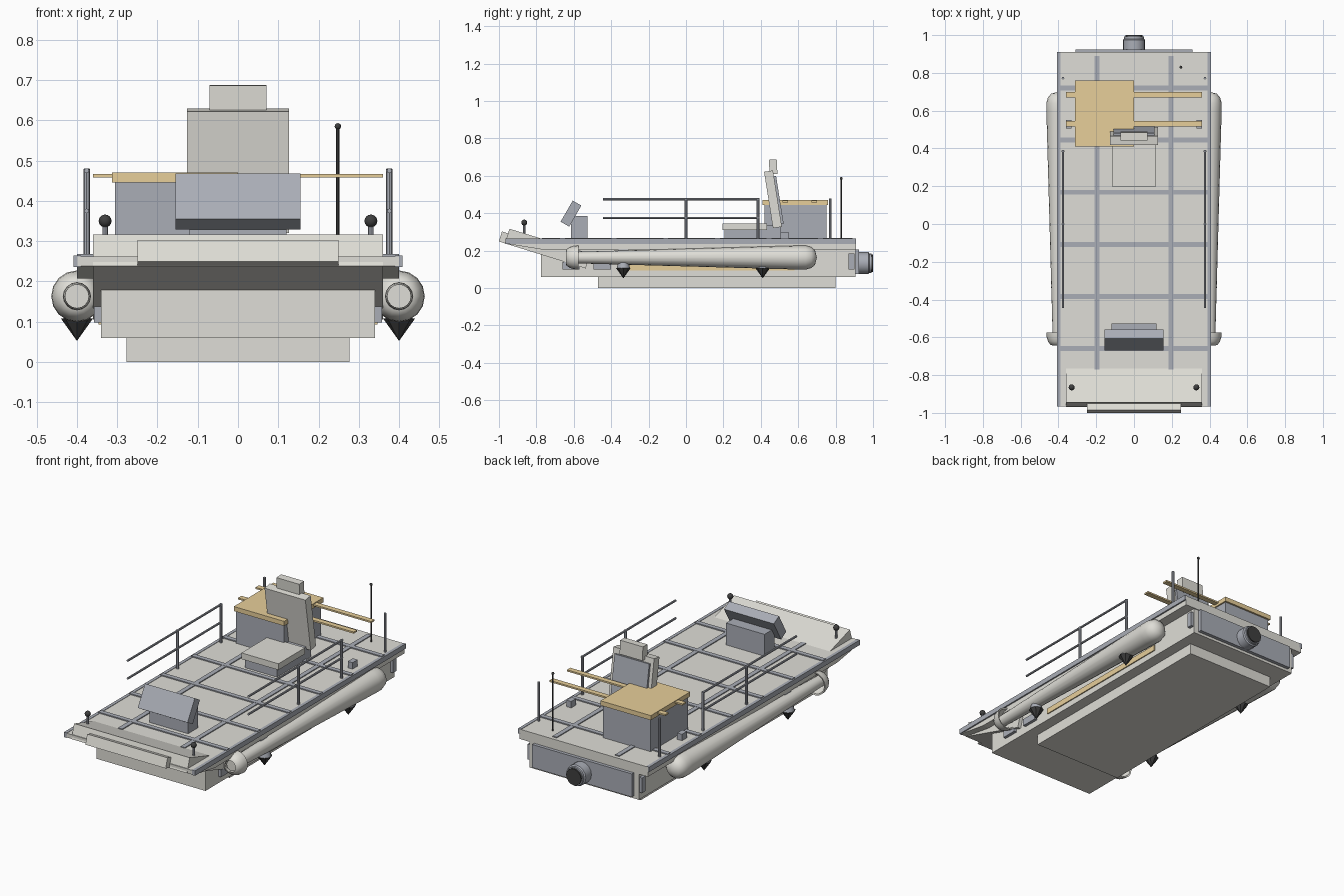
import bpy, bmesh, math
from mathutils import Matrix, Vector

if "Cube" in bpy.data.objects:
    bpy.data.objects.remove(bpy.data.objects["Cube"])


def mat(name, c):
    m = bpy.data.materials.new(name)
    m.diffuse_color = (*c, 1)
    m.use_nodes = True
    m.node_tree.nodes["Principled BSDF"].inputs["Base Color"].default_value = m.diffuse_color
    return m


LIGHT = mat("pale_paint", (0.74, 0.73, 0.68))
GREY = mat("slate_metal", (0.40, 0.42, 0.47))
WOOD = mat("tan_board", (0.80, 0.62, 0.32))
DARK = mat("black_rubber", (0.05, 0.05, 0.05))


def finish(name, bm, m, smooth=False):
    bmesh.ops.recalc_face_normals(bm, faces=bm.faces)
    me = bpy.data.meshes.new(name)
    bm.to_mesh(me)
    bm.free()
    me.materials.append(m)
    ob = bpy.data.objects.new(name, me)
    bpy.context.collection.objects.link(ob)
    if smooth:
        bpy.context.view_layer.objects.active = ob
        ob.select_set(True)
        bpy.ops.object.shade_smooth_by_angle(angle=math.radians(40))
        ob.select_set(False)
    return ob


def box(name, x, y, z, m, tilt=0):
    """Box from (min, max) ranges, tilted about x through its centre."""
    c = Vector([(a + b) / 2 for a, b in (x, y, z)])
    s = [b - a for a, b in (x, y, z)]
    bm = bmesh.new()
    bmesh.ops.create_cube(bm, size=1, matrix=Matrix.Translation(c)
                          @ Matrix.Rotation(math.radians(tilt), 4, 'X') @ Matrix.Diagonal((*s, 1)))
    return finish(name, bm, m)


def rod(name, a, b, r, m, r2=None, seg=12):
    a, b = Vector(a), Vector(b)
    d = b - a
    bm = bmesh.new()
    bmesh.ops.create_cone(bm, cap_ends=True, segments=seg, radius1=r, radius2=r if r2 is None else r2,
                          depth=d.length, matrix=Matrix.Translation((a + b) / 2)
                          @ d.to_track_quat('Z', 'Y').to_matrix().to_4x4())
    return finish(name, bm, m, seg > 8)


def ball(name, c, r, m):
    bm = bmesh.new()
    bmesh.ops.create_uvsphere(bm, u_segments=12, v_segments=8, radius=r, matrix=Matrix.Translation(c))
    return finish(name, bm, m, True)


def lathe_y(name, prof, x, z, m, seg=16):
    """Revolve (y, radius) points about an axis parallel to y."""
    bm = bmesh.new()
    rings = [[bm.verts.new((x + r * math.cos(2 * math.pi * i / seg), y, z + r * math.sin(2 * math.pi * i / seg)))
              for i in range(seg)] for y, r in prof]
    for p, q in zip(rings, rings[1:]):
        for i in range(seg):
            j = (i + 1) % seg
            bm.faces.new((p[i], p[j], q[j], q[i]))
    bmesh.ops.remove_doubles(bm, verts=bm.verts, dist=1e-5)
    return finish(name, bm, m, True)


def sym(w):
    return (-w, w)


# hull and deck
box("keel", sym(.277), (-.47, .80), (0, .062), LIGHT)
box("hull", sym(.34), (-.775, .905), (.06, .21), LIGHT)
bm = bmesh.new()
prof = [(-.965, .262), (.91, .262), (.91, .207), (-.775, .207), (-.965, .238)]
face = bm.faces.new([bm.verts.new((-.4, y, z)) for y, z in prof])
ext = bmesh.ops.extrude_face_region(bm, geom=[face])
bmesh.ops.translate(bm, vec=(.8, 0, 0), verts=[v for v in ext["geom"] if isinstance(v, bmesh.types.BMVert)])
finish("deck", bm, LIGHT)
for x in (-.195, .195):
    box("deck_long_strip", (x - .013, x + .013), (-.77, .89), (.255, .267), GREY)
for i in range(6):
    y = -.66 + i * .276
    box("deck_cross_strip", sym(.4), (y - .013, y + .013), (.255, .268), GREY)

# sloping bow plate and its lip
box("bow_plate", sym(.36), (-.966, -.514), (.170, .252), LIGHT, -17.2)
box("bow_lip", sym(.25), (-.993, -.955), (.242, .298), LIGHT, -17.2)

# helm console
box("console_base", sym(.12), (-.615, -.527), (.26, .385), GREY)
box("console_panel", sym(.155), (-.6415, -.5885), (.333, .463), GREY, -30)

# chair
box("seat_base", sym(.10), (.205, .43), (.26, .312), GREY)
box("seat_cushion", sym(.115), (.195, .432), (.31, .345), LIGHT)
box("backrest_foot", sym(.10), (.43, .508), (.26, .335), GREY)
box("backrest", sym(.127), (.441, .489), (.322, .627), LIGHT, 9)
box("backrest_shell", sym(.108), (.484, .502), (.34, .60), GREY, 9)
box("headrest", sym(.071), (.445, .487), (.61, .687), LIGHT, 3)

# cabinet and boards
box("cabinet", (-.305, -.008), (.42, .75), (.26, .447), GREY)
box("cabinet_top", (-.313, 0), (.41, .76), (.445, .471), WOOD)
for y in (.53, .685):
    box("long_board", sym(.36), (y - .015, y + .015), (.458, .467), WOOD)

# mirrored fittings
for s in (-1, 1):
    def sx(a, b):
        return tuple(sorted((s * a, s * b)))
    box("gunwale_strip", sx(.39, .408), (-.965, .91), (.236, .264), GREY)
    # handrail
    for z in (.375, .475):
        rod("handrail", (s * .376, -.445, z), (s * .376, .392, z), .006, GREY, seg=8)
    for y in (0, .385):
        rod("rail_post", (s * .376, y, .26), (s * .376, y, .479), .008, GREY, seg=8)
    rod("stern_post", (s * .376, .772, .26), (s * .376, .772, .48), .007, GREY, seg=8)
    box("deck_cleat", sx(.33, .36), (.505, .55), (.26, .298), GREY)
    # bow lamp
    rod("bow_lamp_stem", (s * .33, -.865, .28), (s * .33, -.865, .35), .007, GREY, seg=8)
    ball("bow_lamp", (s * .33, -.865, .35), .016, DARK)
    # float tube with open bell at the front
    lathe_y("float_tube", [(-.63, 0), (-.63, .03), (-.58, .031), (.60, .064), (.64, .064), (.67, .056),
                           (.69, .038), (.70, 0)], s * .4, .163, LIGHT)
    lathe_y("float_bell", [(-.577, .056), (-.575, .064), (-.60, .062), (-.622, .055), (-.638, .044),
                           (-.642, .034), (-.634, .033), (-.605, .052), (-.577, .056)], s * .4, .163, LIGHT)
    for y in (-.335, .41):
        rod("float_cone_collar", (s * .4, y, .105), (s * .4, y, .145), .036, GREY, .026, seg=10)
        rod("float_cone", (s * .4, y, .108), (s * .4, y, .052), .04, DARK, 0, seg=8)
        box("float_bracket", sx(.34, .40), (y - .028, y + .028), (.185, .212), GREY)
    # hull side details
    box("side_board", sx(.335, .346), (-.31, .58), (.093, .125), WOOD)
    for a, b in ((-.66, -.57), (-.495, -.40)):
        box("side_block", sx(.335, .357), (a, b), (.098, .138), GREY)
    box("stern_side_plate", sx(.335, .357), (.87, .90), (.10, .185), GREY)

# antenna
rod("antenna", (.248, .83, .26), (.248, .83, .58), .0045, DARK, seg=8)
ball("antenna_tip", (.248, .83, .585), .008, DARK)

# stern panel and thruster
box("stern_panel", sym(.31), (.90, .925), (.075, .205), GREY)
lathe_y("thruster", [(.92, 0), (.92, .059), (.975, .059), (.98, .052), (.992, .052), (.992, 0)], 0, .133, GREY)
lathe_y("thruster_nozzle", [(.985, 0), (.985, .046), (1.0, .046), (1.0, 0)], 0, .133, DARK)
